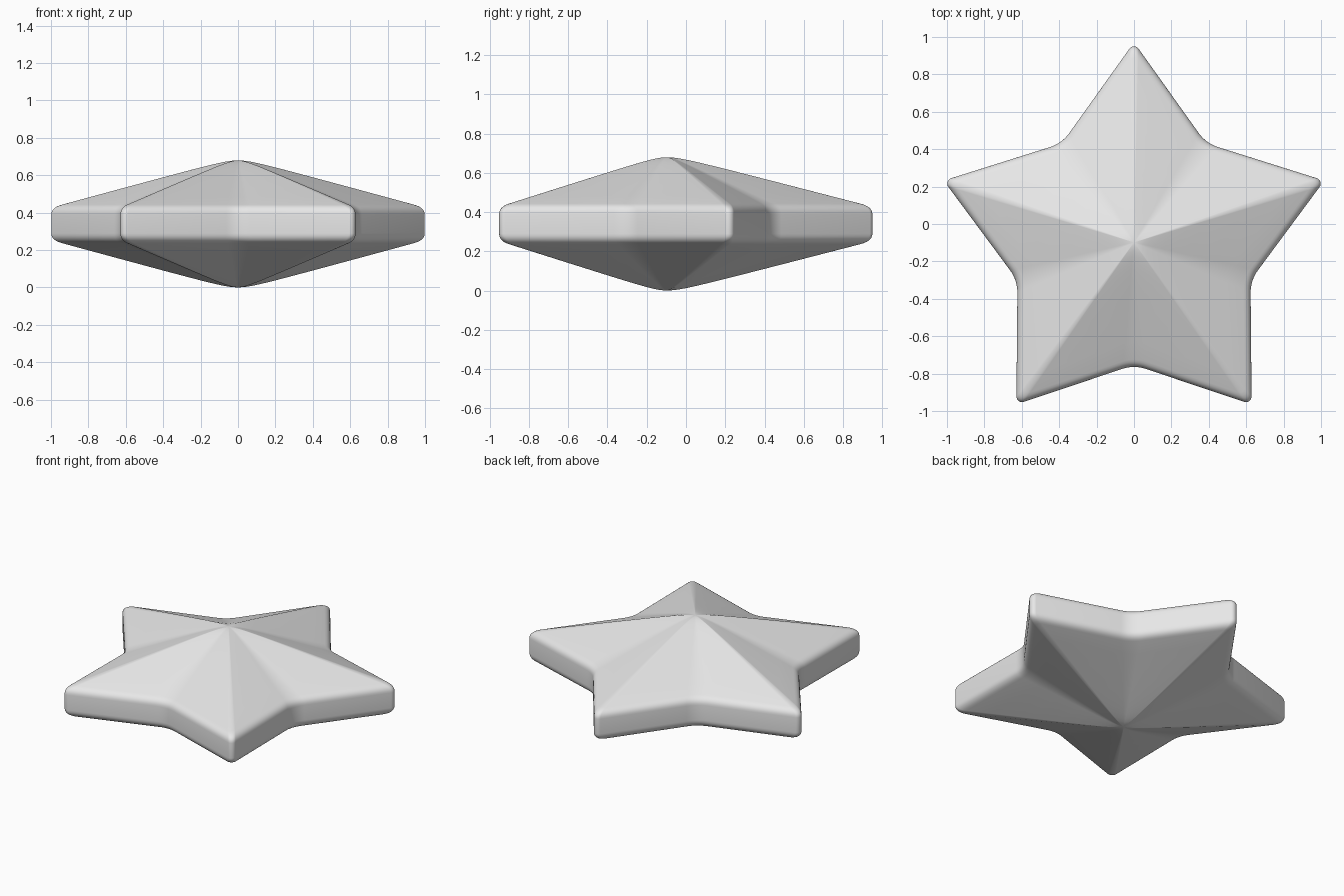
import bpy
import bmesh
from math import sin, cos, pi, tan, sqrt
from mathutils import Vector

cube = bpy.data.objects.get("Cube")
if cube:
    bpy.data.objects.remove(cube, do_unlink=True)

TIP, VALLEY = 1.07, 0.655          # sharp corner distances from the star centre
TIP_ROUND, VALLEY_ROUND = 0.03, 0.2
MID_Z, RIM, PEAK = 0.34, 0.088, 0.36
SOFT = 0.075                       # softness of the peak
CENTRE_Y = -0.0985


def fillet(prev, corner, nxt, radius, steps):
    """Points of a circular arc that rounds one corner."""
    a, b = (prev - corner).normalized(), (nxt - corner).normalized()
    half = a.angle(b) / 2
    middle = corner + (a + b).normalized() * radius / sin(half)
    start = corner + a * radius / tan(half) - middle
    end = corner + b * radius / tan(half) - middle
    sweep = start.angle(end)
    return [middle + (start * sin(sweep * (1 - i / steps)) + end * sin(sweep * i / steps)) / sin(sweep)
            for i in range(steps + 1)]


def star_outline():
    corners = []
    for k in range(10):
        r = VALLEY if k % 2 else TIP
        angle = pi / 2 + k * pi / 5
        corners.append(Vector((r * cos(angle), r * sin(angle))))
    points = []
    for k, c in enumerate(corners):
        radius = VALLEY_ROUND if k % 2 else TIP_ROUND
        points += fillet(corners[k - 1], c, corners[(k + 1) % 10], radius, 8)
    return points


def slope(s):
    return RIM + (PEAK - RIM) * (1 - sqrt(s * s + SOFT * SOFT))


def half_profile():
    """Scale and height pairs from the wall, over the rounded rim, to the peak."""
    low, edge = Vector((1, 0.05)), Vector((1, RIM))
    high = Vector((0.94, slope(0.94)))
    pairs = []
    for i in range(7):
        t = i / 6
        pairs.append(low * (1 - t) ** 2 + edge * 2 * t * (1 - t) + high * t * t)
    pairs += [Vector((s, slope(s))) for s in
              (0.8, 0.6, 0.4, 0.3, 0.22, 0.16, 0.11, 0.07, 0.035)]
    return pairs


# Star body: rounded outline lofted from the lower peak to the upper peak
upper = half_profile()
rings = [Vector((p.x, -p.y)) for p in reversed(upper)] + upper
outline = star_outline()
bm = bmesh.new()
loops = [[bm.verts.new((p.x * s, p.y * s + CENTRE_Y, MID_Z + z)) for p in outline]
         for s, z in rings]
count = len(outline)
for lower_loop, upper_loop in zip(loops, loops[1:]):
    for i in range(count):
        j = (i + 1) % count
        bm.faces.new((lower_loop[i], lower_loop[j], upper_loop[j], upper_loop[i]))

# Close both peaks with a fan
for loop, side in ((loops[0], -1), (loops[-1], 1)):
    peak = bm.verts.new((0, CENTRE_Y, MID_Z + side * slope(0)))
    for i in range(count):
        bm.faces.new((loop[i], loop[(i + 1) % count], peak))
bmesh.ops.recalc_face_normals(bm, faces=bm.faces)
for face in bm.faces:
    face.smooth = True

mesh = bpy.data.meshes.new("star_body")
bm.to_mesh(mesh)
bm.free()
star = bpy.data.objects.new("star_body", mesh)
bpy.context.collection.objects.link(star)

# Plain light grey
grey = bpy.data.materials.new("light_grey")
grey.use_nodes = True
colour = (0.8, 0.8, 0.8, 1)
grey.diffuse_color = colour
grey.node_tree.nodes["Principled BSDF"].inputs["Base Color"].default_value = colour
mesh.materials.append(grey)
